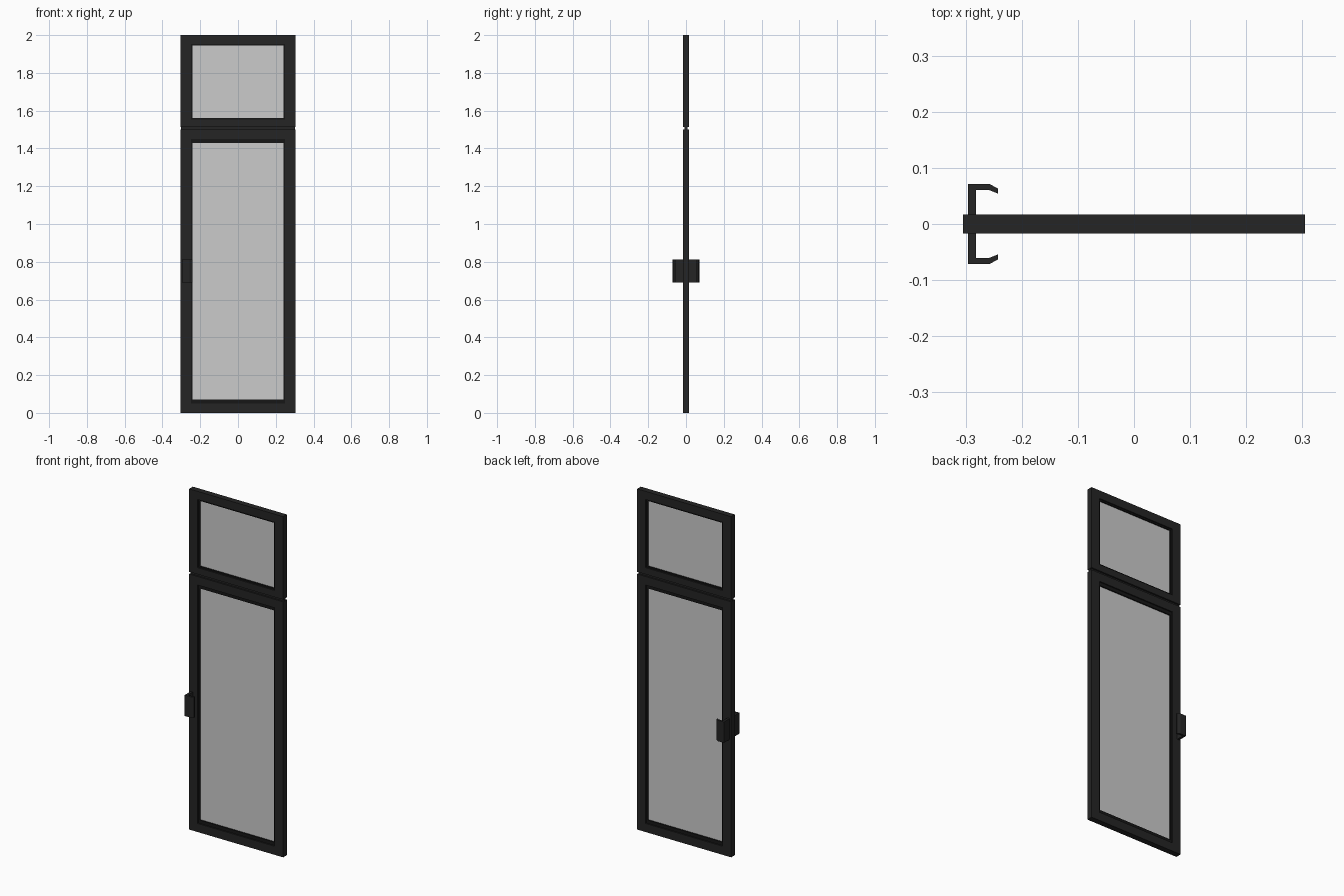
import bpy, bmesh

if "Cube" in bpy.data.objects:
    bpy.data.objects.remove(bpy.data.objects["Cube"])


def material(name, rgba):
    m = bpy.data.materials.new(name)
    m.diffuse_color = rgba
    m.use_nodes = True
    m.node_tree.nodes["Principled BSDF"].inputs["Base Color"].default_value = m.diffuse_color
    return m


DARK = material("dark_metal", (0.018, 0.018, 0.018, 1))
BEAD = material("black_bead", (0.008, 0.008, 0.008, 1))
GLASS = material("tinted_glass", (0.6, 0.6, 0.6, 0.6))


def finish(name, bm, mat):
    bmesh.ops.recalc_face_normals(bm, faces=bm.faces)
    me = bpy.data.meshes.new(name)
    bm.to_mesh(me)
    bm.free()
    me.materials.append(mat)
    ob = bpy.data.objects.new(name, me)
    bpy.context.collection.objects.link(ob)
    return ob


def box(name, hx, hy, z0, z1, mat):
    bm = bmesh.new()
    bmesh.ops.create_cube(bm, size=1)
    bmesh.ops.scale(bm, vec=(2 * hx, 2 * hy, z1 - z0), verts=bm.verts)
    bmesh.ops.translate(bm, vec=(0, 0, (z0 + z1) / 2), verts=bm.verts)
    return finish(name, bm, mat)


def ring(name, outer, inner, hy, mat):
    """Rectangular frame; outer and inner are (half width, z0, z1)."""
    bm = bmesh.new()
    loops = []
    for (hx, z0, z1), y in ((outer, -hy), (inner, -hy), (inner, hy), (outer, hy)):
        loops.append([bm.verts.new((x, y, z)) for x, z in
                      ((-hx, z0), (hx, z0), (hx, z1), (-hx, z1))])
    for k in range(4):
        a, b = loops[k], loops[(k + 1) % 4]
        for i in range(4):
            j = (i + 1) % 4
            bm.faces.new((a[i], a[j], b[j], b[i]))
    return finish(name, bm, mat)


# Two framed panes: outer bottom/top, opening bottom/top, bead height
for label, z0, z1, o0, o1, bead in (("door", 0, 1.5, 0.05, 1.45, 0.02),
                                    ("transom", 1.513, 2.0, 1.552, 1.952, 0.008)):
    opening = (0.25, o0, o1)
    sight = (0.241, o0 + bead, o1 - bead)
    ring(label + "_frame", (0.305, z0, z1), opening, 0.017, DARK)
    ring(label + "_glazing_bead", opening, sight, 0.010, BEAD)
    box(label + "_glass", sight[0], 0.003, sight[1], sight[2], GLASS)

# Narrow strip joining the two frames
box("joining_strip", 0.303, 0.007, 1.5, 1.513, DARK)

# Bent pull handles, mirrored front and back
profile = [(-0.296, 0.016), (-0.296, 0.0715), (-0.258, 0.0715), (-0.242, 0.063),
           (-0.242, 0.054), (-0.258, 0.0605), (-0.282, 0.0605), (-0.282, 0.016)]
for label, s in (("front", -1), ("back", 1)):
    bm = bmesh.new()
    face = bm.faces.new([bm.verts.new((x, s * y, 0.69)) for x, y in profile])
    top = bmesh.ops.extrude_face_region(bm, geom=[face], use_keep_orig=True)["geom"]
    bmesh.ops.translate(bm, vec=(0, 0, 0.123),
                        verts=[v for v in top if isinstance(v, bmesh.types.BMVert)])
    finish(label + "_handle", bm, DARK)
